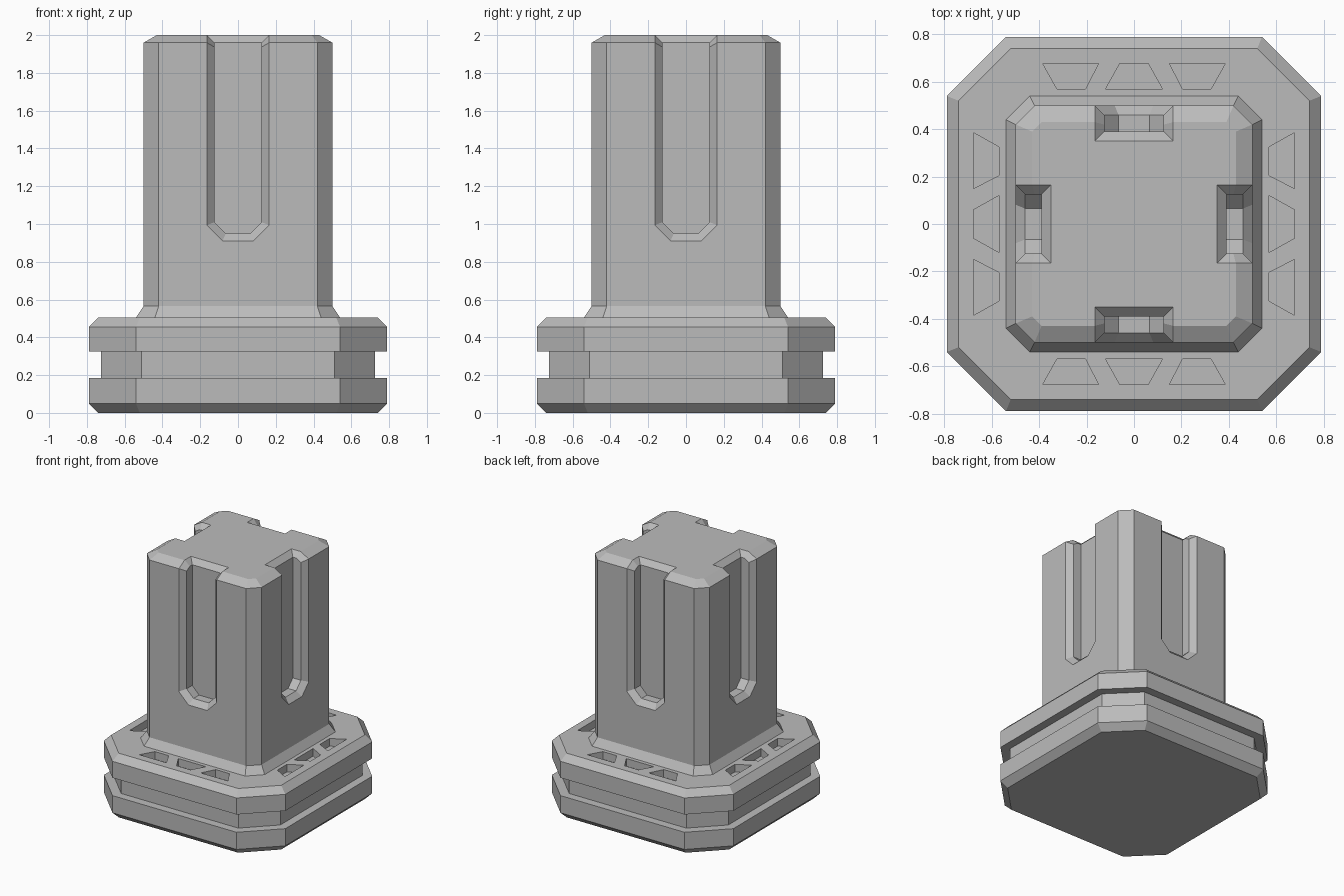
import bpy, bmesh
from math import pi
from mathutils import Matrix, Vector

cube = bpy.data.objects.get("Cube")
if cube:
    bpy.data.objects.remove(cube, do_unlink=True)

grey = bpy.data.materials.new("plain grey")
grey.use_nodes = True
GREY = (0.5, 0.5, 0.5, 1)
grey.diffuse_color = GREY
grey.node_tree.nodes["Principled BSDF"].inputs["Base Color"].default_value = GREY


def finish(bm, name):
    bmesh.ops.recalc_face_normals(bm, faces=bm.faces)
    mesh = bpy.data.meshes.new(name)
    bm.to_mesh(mesh)
    bm.free()
    mesh.materials.append(grey)
    obj = bpy.data.objects.new(name, mesh)
    bpy.context.collection.objects.link(obj)
    return obj


def octagon_stack(name, levels):
    """Stack of square outlines with cut corners: (z, half width, half flat length)."""
    bm = bmesh.new()
    rings = []
    for z, w, c in levels:
        outline = [(w, -c), (w, c), (c, w), (-c, w), (-w, c), (-w, -c), (-c, -w), (c, -w)]
        rings.append([bm.verts.new((x, y, z)) for x, y in outline])
    for low, high in zip(rings, rings[1:]):
        for i in range(8):
            j = (i + 1) % 8
            bm.faces.new((low[i], low[j], high[j], high[i]))
    bm.faces.new(rings[0][::-1])
    bm.faces.new(rings[-1])
    return finish(bm, name)


def four_way_cutter(name, outlines, push):
    """Prisms extruded from each outline and repeated on the four sides."""
    bm = bmesh.new()
    for turn in range(4):
        spin = Matrix.Rotation(turn * pi / 2, 3, 'Z')
        for outline in outlines:
            a = [bm.verts.new(spin @ Vector(p)) for p in outline]
            b = [bm.verts.new(spin @ (Vector(p) + Vector(push))) for p in outline]
            n = len(a)
            bm.faces.new(a)
            bm.faces.new(b[::-1])
            for i in range(n):
                j = (i + 1) % n
                bm.faces.new((a[i], b[i], b[j], a[j]))
    cutter = finish(bm, name)
    cutter.hide_render = True
    return cutter


def carve(target, cutter):
    mod = target.modifiers.new("carve", 'BOOLEAN')
    mod.operation = 'DIFFERENCE'
    mod.solver = 'EXACT'
    mod.object = cutter
    bpy.context.view_layer.update()
    result = target.evaluated_get(bpy.context.evaluated_depsgraph_get())
    mesh = bpy.data.meshes.new_from_object(result)
    target.modifiers.clear()
    target.data = mesh
    mesh.materials.clear()
    mesh.materials.append(grey)
    bpy.data.objects.remove(cutter, do_unlink=True)


# Grooved base with chamfered rims
base = octagon_stack("grooved_base", [
    (0, 0.74, 0.52), (0.05, 0.79, 0.54), (0.185, 0.79, 0.54),
    (0.185, 0.725, 0.51), (0.325, 0.725, 0.51),
    (0.325, 0.79, 0.54), (0.455, 0.79, 0.54), (0.505, 0.74, 0.52)])

# Truss-like pockets in the top of the base
IN, OUT, FLOOR = 0.57, 0.677, 0.445
pockets = [[(-0.06, OUT, FLOOR), (0.06, OUT, FLOOR), (0.12, IN, FLOOR), (-0.12, IN, FLOOR)]]
for s in (-1, 1):
    pockets.append([(s * 0.385, OUT, FLOOR), (s * 0.15, OUT, FLOOR),
                    (s * 0.205, IN, FLOOR), (s * 0.325, IN, FLOOR)])
carve(base, four_way_cutter("pocket_cutter", pockets, (0, 0, 0.2)))

# Column with flared foot and chamfered top
column = octagon_stack("column", [
    (0.48, 0.54, 0.44), (0.505, 0.54, 0.44), (0.565, 0.5, 0.42),
    (1.96, 0.5, 0.42), (2, 0.43, 0.39)])

# Upright slots, open at the top
FACE = 0.39
slot = [(-0.125, FACE, 2.2), (-0.125, FACE, 1.01), (-0.065, FACE, 0.95),
        (0.065, FACE, 0.95), (0.125, FACE, 1.01), (0.125, FACE, 2.2)]
carve(column, four_way_cutter("slot_cutter", [slot], (0, 0.3, 0)))

# Bevel the slot rims: the only convex edges near the middle of each side
bm = bmesh.new()
bm.from_mesh(column.data)
bmesh.ops.remove_doubles(bm, verts=bm.verts, dist=0.0005)
bmesh.ops.dissolve_limit(bm, angle_limit=0.01, verts=bm.verts, edges=bm.edges)
bm.normal_update()
rims = [e for e in bm.edges
        if len(e.link_faces) == 2 and e.calc_face_angle_signed() > 0.1
        and all(min(abs(v.co.x), abs(v.co.y)) < 0.13 for v in e.verts)]
bmesh.ops.bevel(bm, geom=rims, offset=0.04, offset_type='OFFSET',
                segments=1, profile=0.5, affect='EDGES', clamp_overlap=False)
bm.to_mesh(column.data)
bm.free()
